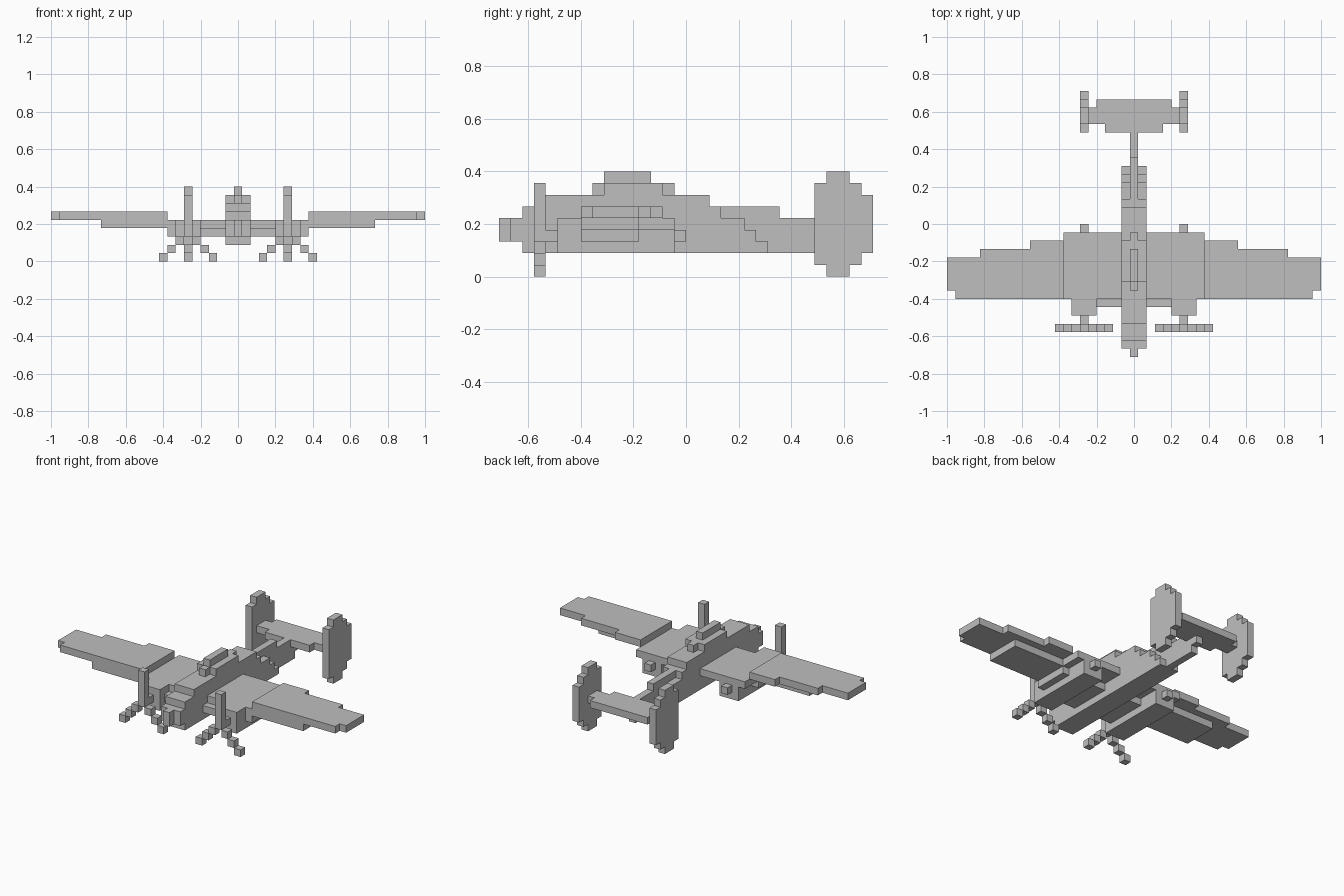
import bpy, bmesh

if "Cube" in bpy.data.objects:
    bpy.data.objects.remove(bpy.data.objects["Cube"])

U = 2 / 45  # one block of the model's grid

grey = bpy.data.materials.new("plain grey")
grey.diffuse_color = (0.52, 0.52, 0.52, 1)
grey.use_nodes = True
grey.node_tree.nodes["Principled BSDF"].inputs["Base Color"].default_value = grey.diffuse_color


def part(name, boxes, mirror=False):
    """Blocky part from boxes (x0, x1, y0, y1, z0, z1) in grid units."""
    bm = bmesh.new()
    for x0, x1, y0, y1, z0, z1 in boxes:
        for s in ((1, -1) if mirror else (1,)):
            v = bmesh.ops.create_cube(bm, size=1)["verts"]
            for p in v:
                p.co = (U * s * (x0 if p.co.x < 0 else x1),
                        U * (y0 if p.co.y < 0 else y1),
                        U * (z0 if p.co.z < 0 else z1))
    bmesh.ops.recalc_face_normals(bm, faces=bm.faces)
    me = bpy.data.meshes.new(name)
    bm.to_mesh(me)
    bm.free()
    me.materials.append(grey)
    ob = bpy.data.objects.new(name, me)
    bpy.context.collection.objects.link(ob)
    return ob


def wide(y0, y1, z0, z1):
    return (-1.5, 1.5, y0, y1, z0, z1)


def thin(y0, y1, z0, z1):
    return (-.5, .5, y0, y1, z0, z1)


# Fuselage, stepped up at the nose and away at the rear
part("fuselage", [wide(-14, 7, 2, 3), wide(-15, 6, 3, 4), wide(-15, 5, 4, 5),
                  wide(-14, 3, 5, 6), wide(-12, 2, 6, 7)])
part("nose_tip", [thin(-16, -15, 3, 5)])
part("canopy", [wide(-7, -2, 7, 8), thin(-8, -7, 7, 8), thin(-2, -1, 7, 8),
                thin(-7, -3, 8, 9)])
part("tail_boom", [thin(7, 12, 2, 3), thin(6, 13, 3, 4), thin(5, 11, 4, 5),
                   thin(3, 8, 5, 6)])

# Wings
part("inner_wing", [(1.5, 8.5, -9, -1, 4, 5), (1.5, 8.5, -9, -4, 3, 4),
                    (1.5, 4.5, -10, -9, 3, 4)], True)
part("outer_wing", [(8.5, 12.5, -9, -2, 5, 6), (12.5, 18.5, -9, -3, 5, 6),
                    (18.5, 21.5, -9, -4, 5, 6), (21.5, 22.5, -8, -4, 5, 6),
                    (8.5, 16.5, -9, -4, 4, 5)], True)

# Engines and three-bladed propellers
part("engine", [(4.5, 7.5, -11, -9, 2, 5), (4.5, 7.5, -9, -1, 2, 4),
                (5.5, 6.5, -1, 0, 3, 4), (5.5, 6.5, -12, -11, 3, 4)], True)
blades = [(5.5, 6.5, -13, -12, 3, 8)]
for i in range(3):
    for x in (6.5 + i, 4.5 - i):
        blades.append((x, x + 1, -13, -12, 2 - i, 3 - i))
part("propeller", blades, True)

# Tail plane and twin fins
part("tail_plane", [(-3.5, 3.5, 11, 12, 4, 5), (-4.5, 4.5, 12, 15, 4, 5),
                    (-5.5, -4.5, 12, 14, 4, 5), (4.5, 5.5, 12, 14, 4, 5)])
part("tail_fin", [(5.5, 6.5, y0, y1, inset, 9 - inset) for y0, y1, inset in
                  ((11, 12, .5 * 2), (12, 14, 0), (14, 15, 1), (15, 16, 2))], True)
